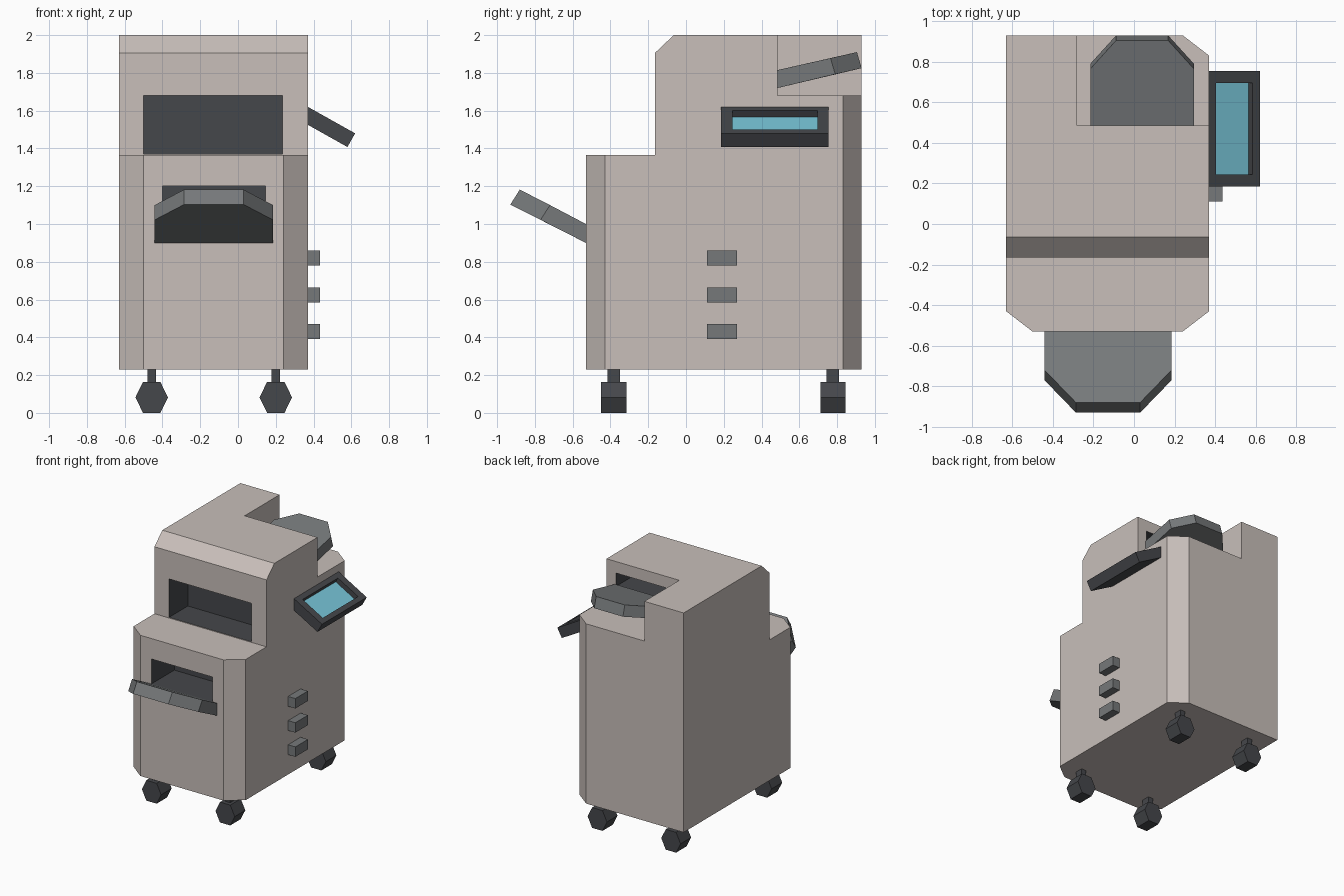
import bpy, bmesh

if "Cube" in bpy.data.objects:
    bpy.data.objects.remove(bpy.data.objects["Cube"])


def material(name, rgb):
    m = bpy.data.materials.new(name)
    m.diffuse_color = (*rgb, 1)
    m.use_nodes = True
    m.node_tree.nodes["Principled BSDF"].inputs["Base Color"].default_value = m.diffuse_color
    return m


CASE = material("case_beige", (0.58, 0.52, 0.49))
DARK = material("dark_grey", (0.06, 0.063, 0.07))
GREY = material("mid_grey", (0.18, 0.19, 0.195))
BLUE = material("screen_blue", (0.19, 0.57, 0.70))


def loft(name, ring_a, ring_b, mats, index=0):
    """Solid between two matching rings of points."""
    bm = bmesh.new()
    a = [bm.verts.new(p) for p in ring_a]
    b = [bm.verts.new(p) for p in ring_b]
    n = len(a)
    bm.faces.new(a)
    bm.faces.new(b)
    for i in range(n):
        bm.faces.new((a[i], a[(i + 1) % n], b[(i + 1) % n], b[i]))
    bmesh.ops.recalc_face_normals(bm, faces=bm.faces)
    for f in bm.faces:
        f.material_index = index
    me = bpy.data.meshes.new(name)
    bm.to_mesh(me)
    bm.free()
    for m in mats:
        me.materials.append(m)
    ob = bpy.data.objects.new(name, me)
    bpy.context.collection.objects.link(ob)
    return ob


def prism(name, profile, axis, lo, hi, mats, index=0):
    """Extrude a 2D profile along an axis."""
    def place(p, h):
        return {"x": (h, *p), "y": (p[0], h, p[1]), "z": (*p, h)}[axis]
    return loft(name, [place(p, lo) for p in profile],
                [place(p, hi) for p in profile], mats, index)


def box(name, x, y, z, mats, index=0):
    return prism(name, [(x[0], y[0]), (x[1], y[0]), (x[1], y[1]), (x[0], y[1])],
                 "z", z[0], z[1], mats, index)


def boolean(ob, tool, operation):
    """Apply a boolean, then discard the helper."""
    mod = ob.modifiers.new("cut", "BOOLEAN")
    mod.operation, mod.object, mod.solver = operation, tool, "EXACT"
    bpy.context.view_layer.objects.active = ob
    bpy.ops.object.modifier_apply(modifier=mod.name)
    bpy.data.objects.remove(tool)


# Body: stepped side profile trimmed to the chamfered footprint
shell = [CASE, DARK]
body = prism("body", [(-0.6, 0.23), (1.0, 0.23), (1.0, 2.0), (-0.065, 2.0),
                      (-0.165, 1.905), (-0.165, 1.365), (-0.6, 1.365)],
             "x", -0.8, 0.6, shell)
footprint = prism("footprint", [(-0.5, -0.53), (0.24, -0.53), (0.37, -0.43), (0.37, 0.83),
                                (0.24, 0.93), (-0.63, 0.93), (-0.63, -0.43)],
                  "z", 0, 2.2, shell)
boolean(body, footprint, "INTERSECT")

# Rear corner notch, then dark recess and two tray slots
boolean(body, box("notch", (-0.28, 0.6), (0.485, 1.1), (1.68, 2.2), shell), "DIFFERENCE")
for x, y, z in (((-0.5, 0.235), (-0.3, 0.075), (1.37, 1.68)),
                ((-0.4, 0.145), (-0.7, -0.24), (1.0, 1.2)),
                ((-0.205, 0.285), (0.24, 0.6), (1.80, 1.907))):
    boolean(body, box("slot", x, y, z, shell, 1), "DIFFERENCE")


def tray(name, cx, half, tip, top, bottom):
    """Tilted tray with clipped corners; top/bottom are root, shoulder, tip in (y, z)."""
    def ring(line):
        side = list(zip((half, half, tip), line))
        return ([(cx - w, *p) for w, p in side] +
                [(cx + w, *p) for w, p in reversed(side)])
    return loft(name, ring(top), ring(bottom), [GREY])


tray("front_tray", -0.128, 0.313, 0.158,
     [(-0.53, 1.0), (-0.72, 1.10), (-0.88, 1.182)],
     [(-0.53, 0.9), (-0.77, 1.022), (-0.93, 1.103)])
tray("rear_tray", 0.04, 0.255, 0.128,
     [(0.485, 1.815), (0.765, 1.878), (0.905, 1.91)],
     [(0.485, 1.72), (0.79, 1.793), (0.93, 1.825)])


# Tilted control panel with a sunken screen
def on_panel(t, d):
    return (0.37 + 0.25 * t + 0.489 * d, 1.62 - 0.14 * t + 0.873 * d)


def panel_rect(t0, t1, d0, d1):
    return [on_panel(t0, d0), on_panel(t1, d0), on_panel(t1, d1), on_panel(t0, d1)]


panel = prism("control_panel", [on_panel(0, 0), on_panel(1, 0), on_panel(1, -0.083),
                                (0.37, 1.525)], "y", 0.185, 0.755, [DARK])
boolean(panel, prism("screen_well", panel_rect(0.14, 0.86, -0.045, 0.1),
                     "y", 0.245, 0.695, [DARK]), "DIFFERENCE")
prism("screen", panel_rect(0.14, 0.86, -0.045, -0.04), "y", 0.245, 0.695, [BLUE])

# Side handles
for i, z in enumerate((0.39, 0.585, 0.78)):
    box(f"side_handle_{i + 1}", (0.37, 0.435), (0.11, 0.27), (z, z + 0.08), [GREY])

# Casters: six-sided wheel and stem at each corner
hexagon = [(-0.086, 0), (-0.046, -0.082), (0.046, -0.082),
           (0.086, 0), (0.046, 0.082), (-0.046, 0.082)]
for row, y in (("front", -0.383), ("rear", 0.778)):
    for side, x in (("left", -0.457), ("right", 0.2)):
        prism(f"{row}_{side}_wheel", [(x + px, 0.082 + pz) for px, pz in hexagon],
              "y", y - 0.067, y + 0.067, [DARK])
        box(f"{row}_{side}_stem", (x - 0.022, x + 0.022), (y - 0.033, y + 0.033),
            (0.16, 0.235), [DARK])
